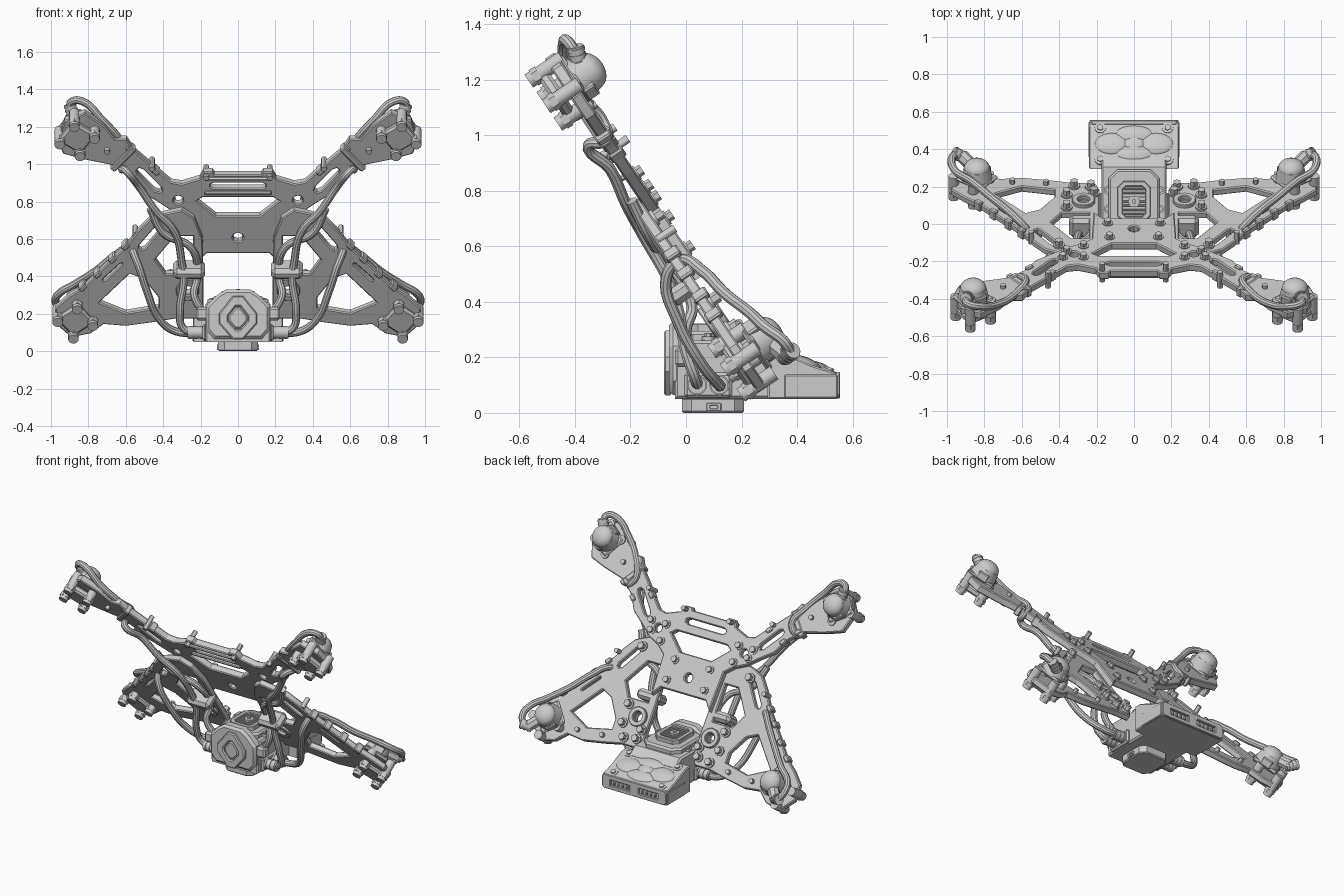
import bpy, bmesh, math
from mathutils import Matrix, Vector

if "Cube" in bpy.data.objects:
    bpy.data.objects.remove(bpy.data.objects["Cube"])

R, T = Matrix.Rotation, Matrix.Translation
FRAME = T((0, -.05, .6)) @ R(math.radians(124), 4, 'X')   # tilted frame plane, local +z = front
XZ = R(math.radians(90), 4, 'X')                          # local z = -y
YZ = Matrix(((0, 0, 1, 0), (1, 0, 0, 0), (0, 1, 0, 0), (0, 0, 0, 1)))


def L(x, z, h=0):            # front-view x,z -> coordinates in the frame plane
    return Vector((x, (z - .6) / .829, h))


def F(x, z, h=0):            # same, in world space
    return FRAME @ L(x, z, h)


def finish(name, bm):
    me = bpy.data.meshes.new(name)
    bm.to_mesh(me)
    bm.free()
    ob = bpy.data.objects.new(name, me)
    bpy.context.collection.objects.link(ob)
    return ob


def prism(name, loops, M, t0, t1, bev=.006):     # outline plus holes, chamfered slab
    cu = bpy.data.curves.new(name, 'CURVE')
    cu.dimensions, cu.fill_mode = '2D', 'BOTH'
    cu.extrude, cu.bevel_depth, cu.bevel_resolution = (t1 - t0) / 2 - bev, bev, 0
    for pts in loops:
        sp = cu.splines.new('POLY')
        sp.points.add(len(pts) - 1)
        for p, q in zip(sp.points, pts):
            p.co = (q[0], q[1], 0, 1)
        sp.use_cyclic_u = True
    ob = bpy.data.objects.new(name, cu)
    ob.matrix_world = M @ T((0, 0, (t0 + t1) / 2))
    bpy.context.collection.objects.link(ob)


def box(name, M, size, bev=.006):
    bm = bmesh.new()
    bmesh.ops.create_cube(bm, size=1, matrix=Matrix.Diagonal((*size, 1)))
    bmesh.ops.bevel(bm, geom=bm.edges[:], offset=bev, segments=1, affect='EDGES')
    bm.transform(M)
    finish(name, bm)


def cyl(name, a, b, r, n=16, r2=None):           # cylinder or cone between two points
    a, b = Vector(a), Vector(b)
    bm = bmesh.new()
    bmesh.ops.create_cone(bm, cap_ends=True, segments=n, radius1=r, radius2=r if r2 is None else r2,
                          depth=(b - a).length)
    bm.transform(T((a + b) / 2) @ (b - a).to_track_quat('Z', 'Y').to_matrix().to_4x4())
    finish(name, bm)


def ball(name, M, size):
    bm = bmesh.new()
    bmesh.ops.create_uvsphere(bm, u_segments=24, v_segments=12, radius=1,
                              matrix=M @ Matrix.Diagonal((*size, 1)))
    finish(name, bm)


def hose(name, pts, r=.021):
    cu = bpy.data.curves.new(name, 'CURVE')
    cu.dimensions, cu.bevel_depth, cu.bevel_resolution, cu.resolution_u = '3D', r, 3, 6
    cu.use_fill_caps = True
    sp = cu.splines.new('BEZIER')
    sp.bezier_points.add(len(pts) - 1)
    for p, q in zip(sp.bezier_points, pts):
        p.co = q
        p.handle_left_type = p.handle_right_type = 'AUTO'
    bpy.context.collection.objects.link(bpy.data.objects.new(name, cu))


def connector(name, a, b, r=.03):                # ribbed hose end
    a, b = Vector(a), Vector(b)
    cyl(name + "_sleeve", a, b, r)
    for i in range(3):
        p, d = a.lerp(b, .25 + i * .3), (b - a) * .06
        cyl(name + "_rib", p - d, p + d, r * 1.12)


def bolt(name, x, z, h0, h1, r=.02):             # washer plus hexagon head
    cyl(name + "_washer", F(x, z, h0), F(x, z, h0 + (h1 - h0) * .35), r * 1.4)
    cyl(name, F(x, z, h0), F(x, z, h1), r, 6)


def ngon(x, z, r, n=12):
    return [L(x + r * math.cos(i * math.tau / n), z + .829 * r * math.sin(i * math.tau / n)) for i in range(n)]


def slot(x0, z0, x1, z1, w):                     # chamfered slot between two points
    a, b = L(x0, z0), L(x1, z1)
    d = (b - a).normalized()
    n = Vector((-d.y, d.x, 0)) * w
    e = d * w * .5
    return [a + n + e, a - e + n * .5, a - e - n * .5, a - n + e, b - n - e, b + e - n * .5, b + e + n * .5, b + n - e]


def flip(pts, s):
    return [Vector((s * p[0], p[1], 0)) for p in pts]


def octa(x0, x1, y0, y1, c):
    return [(x0 + c, y0), (x1 - c, y0), (x1, y0 + c), (x1, y1 - c), (x1 - c, y1), (x0 + c, y1), (x0, y1 - c), (x0, y0 + c)]


# Upper frame: bridge, centre plate and both upper arms
half = [(.13, .94), (.14, .955), (.18, .955), (.2, .92), (.3, .89), (.36, .9), (.5, 1.02), (.56, 1.07), (.6, 1.13),
        (.66, 1.13), (.72, 1.2), (.82, 1.27), (.92, 1.23), (.96, 1.13), (.93, 1.06), (.82, 1.03), (.67, 1.0),
        (.58, .94), (.52, .86), (.42, .8), (.36, .76), (.28, .73), (.22, .69), (.21, .49), (.17, .53)]
outline = [L(*p) for p in half] + [L(-x, z) for x, z in reversed(half)]
holes = [[L(*p) for p in [(-.19, .83), (.19, .83), (.23, .805), (.12, .72), (-.12, .72), (-.23, .805)]],
         slot(-.14, .887, .14, .887, .024), ngon(0, .61, .035, 8)]
for s in (1, -1):
    holes += [flip(slot(.42, .86, .53, .97, .026), s), flip(ngon(.32, .81, .032), s)]
prism("upper_frame", [outline] + holes, FRAME, -.04, .005)
for z in (.852, .926):
    box("bridge_rail", FRAME @ T(L(0, z, -.01)), (.36, .022, .06))

low = [(.3, .77), (.39, .75), (.47, .72), (.53, .66), (.6, .57), (.72, .46), (.82, .36), (.9, .31), (.97, .25), (.97, .17),
       (.89, .1), (.79, .12), (.72, .17), (.6, .16), (.45, .18), (.33, .2), (.22, .2), (.19, .25), (.19, .4), (.195, .62), (.24, .73)]
truss = [(.75, .28), (.58, .44), (.5, .41), (.42, .31), (.42, .25), (.6, .22)]
gap = [(.235, .64), (.34, .64), (.45, .51), (.39, .43), (.235, .43)]

for s in (1, -1):
    tag = "right_" if s > 0 else "left_"

    def W(x, y, z):
        return Vector((s * x, y, z))

    # Lower arm truss with lightening holes
    loops = [[L(*p) for p in low], [L(*p) for p in truss], [L(*p) for p in gap],
             slot(.42, .685, .52, .57, .024), ngon(.27, .35, .036), slot(.62, .49, .72, .4, .012)]
    prism(tag + "lower_arm", [flip(l, s) for l in loops], FRAME, .0, .04)

    # Motor pods at both arm tips
    for kind, cx, cz, ang, fx, fz in (("upper_", .86, 1.17, 35, 0, 0), ("lower_", .84, .22, -38, .03, -.025)):
        n = tag + kind
        P = FRAME @ T(L(s * cx, cz)) @ R(s * math.radians(ang), 4, 'Z')
        Q = FRAME @ T(L(s * (cx + fx), cz + fz)) @ R(s * math.radians(ang), 4, 'Z')
        box(n + "pod_clamp", Q @ T((0, 0, .04)), (.15, .15, .045), .012)
        box(n + "pod_plate", P @ T((0, 0, -.045)), (.17, .16, .025), .01)
        for i in (-1, 1):
            for j in (-1, 1):
                q = Vector((i * .066, j * .068, 0))
                cyl(n + "pod_foot", Q @ (q + Vector((0, 0, -.05))), Q @ (q + Vector((0, 0, .095))), .028)
                cyl(n + "pod_foot_cap", Q @ (q + Vector((0, 0, .05))), Q @ (q + Vector((0, 0, .075))), .033, 6)
            box(n + "pod_rib", P @ T((0, i * .07, -.07)), (.07, .03, .05))
        cyl(n + "motor", P @ Vector((0, 0, -.05)), P @ Vector((0, 0, -.115)), .084, 24, .07)
        ball(n + "motor_dome", P @ T((0, 0, -.11)), (.07, .07, .05))

    # Elbow connectors and hoses running from motors to the body
    connector(tag + "upper_elbow", W(.88, -.385, 1.25), W(.9, -.40, 1.32), .031)
    cyl(tag + "upper_elbow_base", F(s * .86, 1.19, -.09), W(.88, -.385, 1.27), .036, 8)
    hose(tag + "upper_hose", [W(*p) for p in [(.9, -.4, 1.3), (.89, -.425, 1.335), (.83, -.44, 1.335), (.73, -.43, 1.24),
         (.63, -.37, 1.13), (.58, -.3, 1.05), (.62, -.29, .98), (.6, -.35, .965), (.53, -.275, .88), (.44, -.215, .75),
         (.34, -.155, .64), (.3, -.06, .47), (.29, -.03, .38), (.31, .0, .22), (.29, .035, .12), (.2, .04, .1)]])
    connector(tag + "lower_elbow", W(.9, .35, .2), W(.965, .385, .225))
    cyl(tag + "lower_elbow_base", F(s * .85, .21, -.1), W(.92, .365, .208), .036, 8)
    hose(tag + "lower_hose", [W(*p) for p in [(.95, .375, .22), (.975, .35, .26), (.96, .29, .305), (.87, .23, .36),
         (.76, .14, .43), (.66, .06, .51), (.58, -.02, .55), (.545, -.07, .49), (.49, -.03, .33), (.42, .06, .17),
         (.33, .115, .105), (.2, .12, .1)]])
    hose(tag + "inner_hose", [F(s * .47, .78, .03), F(s * .4, .66, .05), F(s * .25, .58, .05), F(s * .22, .42, .06),
                              W(.235, .0, .3), W(.18, .01, .2)])
    for y in (.04, .12):
        connector(tag + "body_plug", W(.17, y, .1), W(.27, y, .1), .032)

    # Strap, hose clips and ring boss on the inner strut
    box(tag + "hose_strap", FRAME @ T(L(s * .262, .47, .06)), (.17, .065, .12), .02)
    prism(tag + "ring_boss", [flip(ngon(.27, .35, .058, 20), s), flip(ngon(.27, .35, .036, 20), s)], FRAME, -.02, .055, .004)
    for x, z, a in ((.6, .58, -47), (.67, .51, -47), (.75, .43, -47), (.83, .36, -47)):
        box(tag + "lower_edge_clip", FRAME @ T(L(s * x, z, .015)) @ R(s * math.radians(a), 4, 'Z'), (.045, .03, .06))
    for x, z, a in ((.44, .96, 45), (.64, .99, 40), (.56, .92, 45), (.58, 1.08, 45)):
        box(tag + "upper_edge_clip", FRAME @ T(L(s * x, z, -.02)) @ R(s * math.radians(a), 4, 'Z'), (.045, .03, .06))
    box(tag + "arm_collar", FRAME @ T(L(s * .615, 1.03, -.015)) @ R(s * math.radians(40), 4, 'Z'), (.035, .18, .06))

    # Bolts and posts on the back of the frame
    for x, z in ((.14, .57), (.13, .68), (.27, .84), (.38, .84), (.36, .79), (.27, .75)):
        bolt(tag + "frame_bolt", s * x, z, -.035, -.065)
    for x, z in ((.23, .24), (.32, .23), (.36, .3), (.215, .29), (.36, .4), (.4, .7)):
        bolt(tag + "arm_bolt", s * x, z, .005, -.04, .022)
    for x, z, h in ((.17, .94, -.085), (.46, .99, -.07), (.7, 1.08, -.06), (.55, .64, -.045), (.65, .2, -.025), (.47, .21, -.025)):
        cyl(tag + "post", F(s * x, z, .03), F(s * x, z, h), .015, 12)

    # Side fittings of the body
    box(tag + "side_block", T(W(.19, -.01, .2)), (.07, .06, .07), .012)
    box(tag + "side_panel", T(W(.175, .08, .1)), (.03, .17, .09), .01)
    box(tag + "rear_side_panel", T(W(.238, .45, .095)), (.012, .19, .085), .004)

# Main body and rear wedge case
prism("main_body", [[(-.03, .06), (-.03, .2), (0, .25), (.3, .25), (.35, .21), (.35, .06)]], YZ, -.175, .175, .01)
prism("rear_case", [[(.3, .056), (.535, .056), (.535, .14), (.45, .167), (.34, .215), (.3, .215)]], YZ, -.24, .24, .006)
port = lambda x: [(x - .075, .075), (x + .075, .075), (x + .075, .12), (x - .075, .12)]
prism("rear_port_panel", [octa(-.235, .235, .056, .144, .012), port(-.105), port(.105)], XZ, -.555, -.53, .004)
for x in (-.105, .105):
    for i in range(4):
        box("port_pin", T((x - .048 + i * .032, .543, .095)), (.012, .018, .02), .002)

# Cushion lobes and screws on the sloping rear lid
lid = T((0, .425, .172)) @ R(math.radians(-21), 4, 'X')
prism("rear_lid", [octa(-.215, .215, -.115, .115, .03)], lid, -.015, .01, .005)
for x, y, a, b in ((-.12, 0, .09, .062), (.12, 0, .09, .062), (0, .055, .1, .05), (0, -.055, .1, .05), (0, 0, .06, .05)):
    ball("cushion_lobe", lid @ T((x, y, .008)), (a, b, .022))
for x in (-.18, .18):
    for y in (-.09, .09):
        cyl("lid_screw", lid @ Vector((x, y, 0)), lid @ Vector((x, y, .018)), .03)
        cyl("lid_screw_head", lid @ Vector((x, y, 0)), lid @ Vector((x, y, .026)), .017, 6)

# Raised top housing with slatted vent
prism("top_housing", [octa(-.125, .125, -.01, .28, .04)], Matrix(), .24, .295, .012)
prism("vent_frame", [octa(-.085, .085, .015, .225, .03), octa(-.065, .065, .035, .205, .02)], Matrix(), .29, .322, .004)
for i in range(7):
    box("vent_slat", T((0, .053 + i * .0225, .303)), (.13, .01, .024), .002)
cyl("vent_hub", (0, .12, .29), (0, .12, .322), .03, 20)
cyl("vent_pin", (0, .12, .29), (0, .12, .332), .012)
for x in (-.14, .14):
    for y in (.08, .18):
        cyl("housing_screw", (x, y, .24), (x, y, .275), .022)
        cyl("housing_screw_head", (x, y, .24), (x, y, .285), .013, 6)

# Faceted front housing with diamond boss
face = [(-.06, .315), (.06, .315), (.1, .29), (.155, .235), (.155, .12), (.12, .08), (-.12, .08), (-.155, .12), (-.155, .235), (-.1, .29)]
prism("front_housing", [face], XZ, -.01, .062, .015)
dia = lambda k: [(x * k, .175 + z * k) for x, z in
                 [(-.025, .12), (.025, .12), (.1, .025), (.1, -.025), (.025, -.11), (-.025, -.11), (-.1, -.025), (-.1, .025)]]
prism("front_diamond_ring", [dia(.95), dia(.6)], XZ, .05, .08, .007)
prism("front_diamond_core", [dia(.42)], XZ, .05, .074, .008)

# Foot under the body with small windows
prism("foot", [octa(-.1, .1, -.008, .203, .03)], Matrix(), 0, .055, .006)
for s in (1, -1):
    prism("foot_window", [octa(.075, .125, .008, .034, .003), octa(.085, .115, .014, .028, .002)], YZ, s * .107 - .006, s * .107 + .006, .002)

# Convert curves to meshes and smooth rounded surfaces
bpy.ops.object.select_all(action='SELECT')
bpy.context.view_layer.objects.active = bpy.context.view_layer.objects["upper_frame"]
bpy.ops.object.convert(target='MESH')
bpy.ops.object.shade_smooth_by_angle(angle=math.radians(30))
